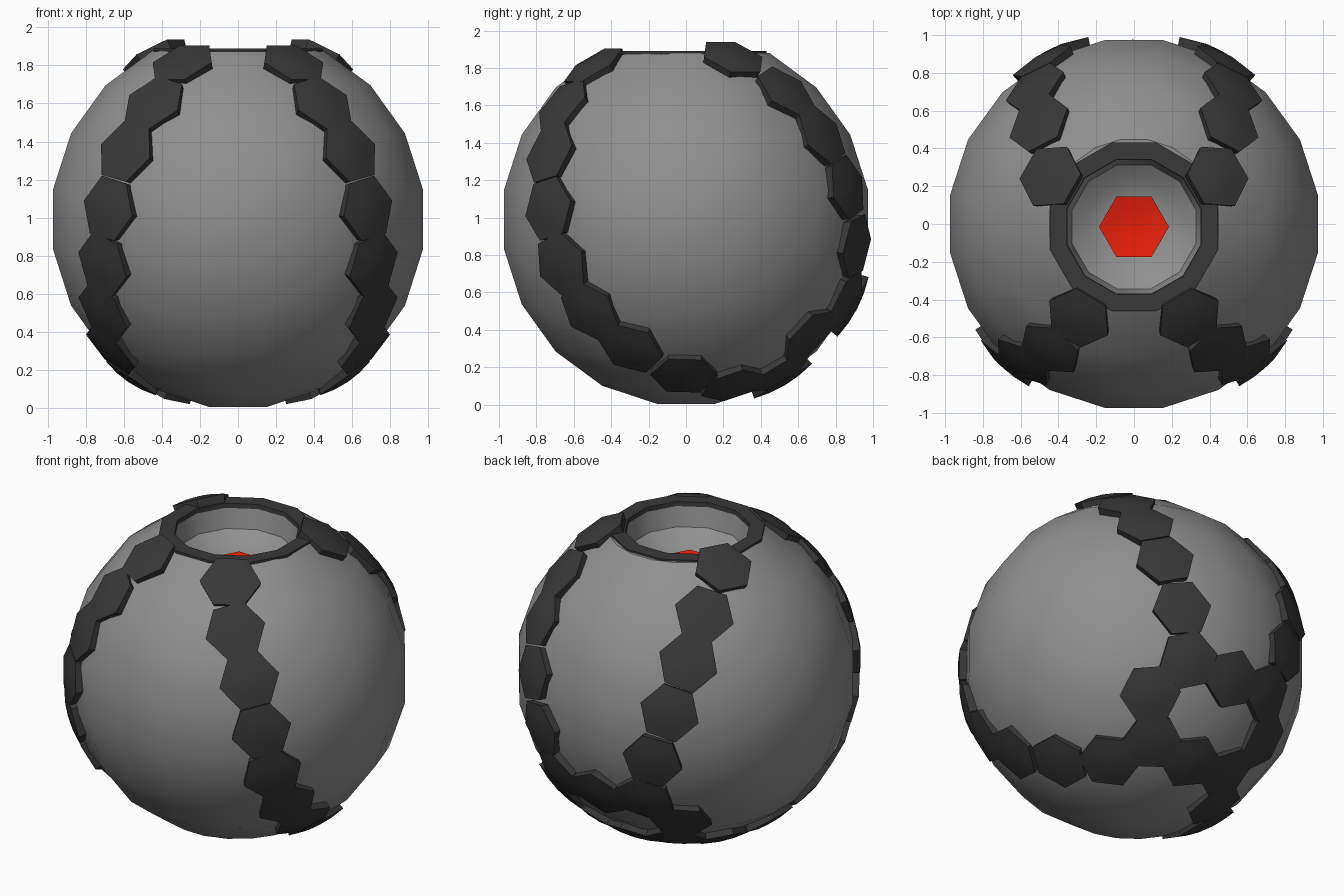
import bpy, bmesh, math
from mathutils import Vector

cube = bpy.data.objects.get("Cube")
if cube:
    bpy.data.objects.remove(cube, do_unlink=True)

CENTER = Vector((0, 0, 0.99))
RADIUS = 0.998
SIDES = 20
HEX = 0.18


def material(name, rgb):
    m = bpy.data.materials.new(name)
    m.use_nodes = True
    m.diffuse_color = (*rgb, 1)
    m.node_tree.nodes["Principled BSDF"].inputs["Base Color"].default_value = (*rgb, 1)
    return m


GREY = material("mid grey", (0.28, 0.28, 0.28))
DARK = material("charcoal", (0.04, 0.04, 0.04))
RED = material("red", (0.82, 0.014, 0.003))


def finish(bm, name, mat, angle=35):
    bmesh.ops.recalc_face_normals(bm, faces=bm.faces)
    mesh = bpy.data.meshes.new(name)
    bm.to_mesh(mesh)
    bm.free()
    mesh.materials.append(mat)
    ob = bpy.data.objects.new(name, mesh)
    bpy.context.collection.objects.link(ob)
    bpy.ops.object.select_all(action='DESELECT')
    ob.select_set(True)
    bpy.context.view_layer.objects.active = ob
    bpy.ops.object.shade_smooth_by_angle(angle=math.radians(angle))
    return ob


def lathe(name, profile, steps, mat, offset=(0, 0, 0), closed=False, turn=0.0):
    """Spin an (r, z) profile around the vertical axis."""
    bm = bmesh.new()
    c, s = math.cos(turn), math.sin(turn)
    vs = [bm.verts.new((r * c, r * s, z)) for r, z in profile]
    pairs = list(zip(vs, vs[1:])) + ([(vs[-1], vs[0])] if closed else [])
    edges = [bm.edges.new(p) for p in pairs]
    bmesh.ops.spin(bm, geom=vs + edges, cent=(0, 0, 0), axis=(0, 0, 1),
                   angle=math.tau, steps=steps, use_duplicate=False)
    bmesh.ops.remove_doubles(bm, verts=bm.verts, dist=0.0005)
    bmesh.ops.translate(bm, verts=bm.verts, vec=offset)
    return finish(bm, name, mat)


def hex_plate(name, point, toward):
    """Slightly domed hexagon lying on the ball, one flat side facing a neighbour."""
    n = point.normalized()
    u = (toward - point)
    u = (u - n * u.dot(n)).normalized()
    v = n.cross(u)
    bm = bmesh.new()
    levels = []
    for size, height in ((HEX * 0.93, 0.95), (HEX, 1.008), (HEX * 0.5, 1.026)):
        ring = []
        for i in range(6):
            a = math.radians(30 + 60 * i)
            ring.append(bm.verts.new(CENTER + n * height
                                     + (u * math.cos(a) + v * math.sin(a)) * size))
        levels.append(ring)
    for low, high in zip(levels, levels[1:]):
        for i in range(6):
            j = (i + 1) % 6
            bm.faces.new((low[i], low[j], high[j], high[i]))
    bm.faces.new(levels[0])
    top = bm.verts.new(CENTER + n * 1.032)
    for i in range(6):
        bm.faces.new((levels[2][i], levels[2][(i + 1) % 6], top))
    return finish(bm, name, DARK)


# Ball shell with flats at the poles and sides, open at the top
shell = [(0.0, CENTER.z - RADIUS * math.cos(math.pi / SIDES))]
for k in range(9):
    a = math.pi * (1 - (k + 0.5) / 10)
    shell.append((RADIUS * math.sin(a), CENTER.z + RADIUS * math.cos(a)))
shell.append((0.38, 1.88))
lathe("ball_shell", shell, SIDES, GREY, turn=math.pi / SIDES)

# Rim and the shallow bowl inside it
HOLE = (0, -0.015, 0)
TWIST = math.radians(15)
rim = [(0.365, 1.86), (0.368, 1.89), (0.461, 1.89), (0.461, 1.875)]
lathe("rim", rim, 12, DARK, HOLE, closed=True, turn=TWIST)
bowl = [(0.37, 1.885), (0.34, 1.74), (0.26, 1.68), (0.17, 1.642), (0.0, 1.62)]
lathe("bowl", bowl, 12, GREY, HOLE, turn=TWIST)

# Dished red hexagonal button on the bowl floor
button = [(0.0, 1.632), (0.1, 1.64), (0.185, 1.662), (0.185, 1.652), (0.0, 1.624)]
lathe("button", button, 6, RED, HOLE)

# Chains of plates, running from the rim over the ball
front_chain = [(.295, -.50, .83), (.45, -.67, .62), (.595, -.735, .36),
               (.70, -.755, .06), (.72, -.675, -.24), (.71, -.515, -.49),
               (.66, -.29, -.68), (.55, -.01, -.815), (.40, .25, -.88)]
back_chain = [(.44, .25, .86), (.50, .53, .68), (.52, .72, .45),
              (.48, .85, .17), (.39, .89, -.14), (.30, .85, -.43),
              (.43, .66, -.62)]
joint = (.28, .50, -.82)
low_middle = (0, .51, -.85)
back_middle = (0, .88, -.46)
pole = Vector((0, 0, 1))


def on_ball(p, side=1):
    return Vector((p[0] * side, p[1], p[2])).normalized()


for side, label in ((1, "left"), (-1, "right")):
    for chain, part in ((front_chain + [joint, low_middle], "front"),
                        (back_chain + [joint], "back")):
        for i, (p, q) in enumerate(zip(chain, chain[1:])):
            # The first plate of a chain squares up to the rim
            target = on_ball(q, side) if i else pole
            hex_plate(f"{part}_plate_{label}_{i + 1}", on_ball(p, side), target)

# Middle plates joining the two sides
hex_plate("low_middle_plate", on_ball(low_middle), on_ball(joint))
hex_plate("back_middle_plate", on_ball(back_middle), on_ball(back_chain[5]))
